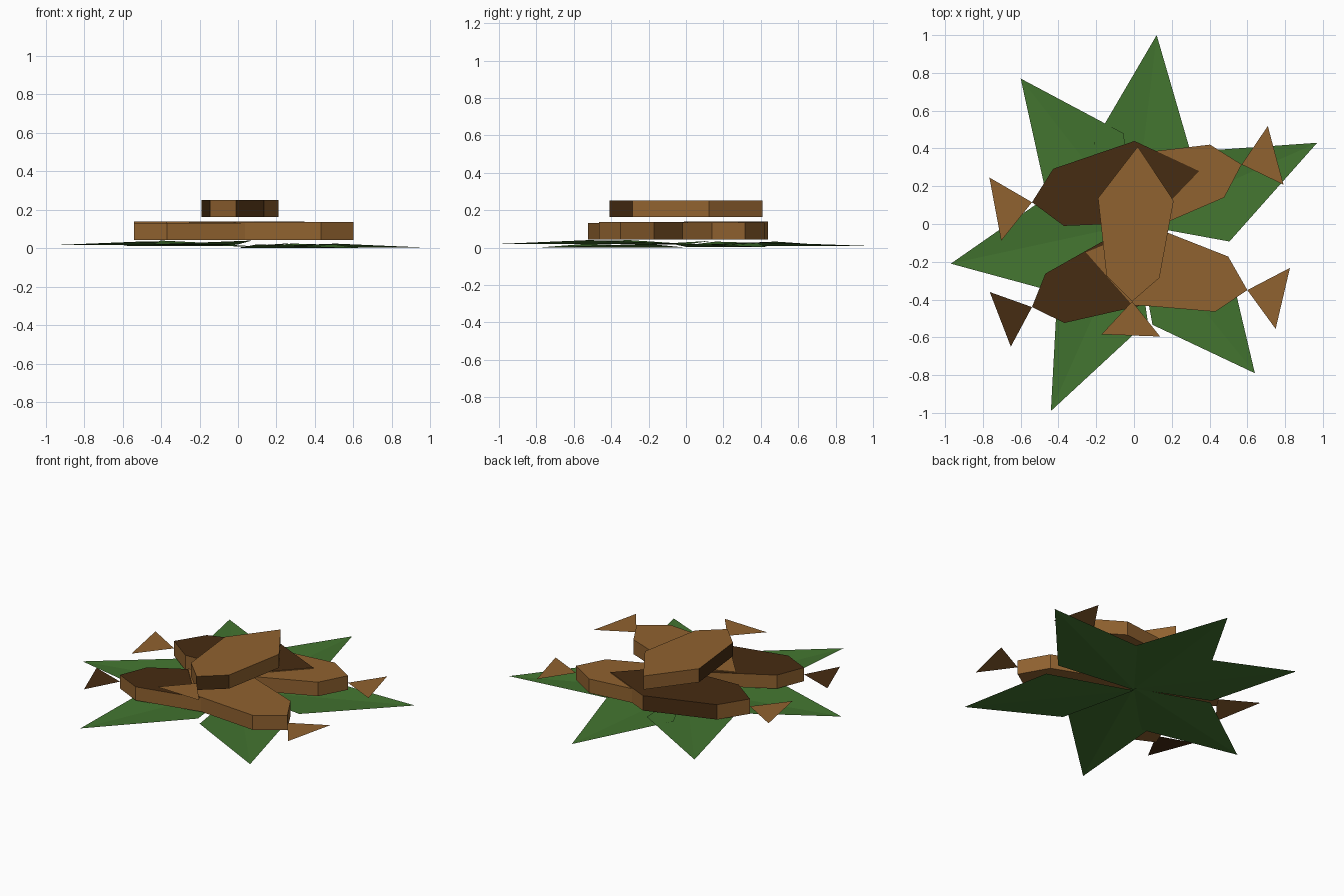
import bpy
from mathutils import Vector

cube = bpy.data.objects.get("Cube")
if cube:
    bpy.data.objects.remove(cube, do_unlink=True)


def make_material(name, colour):
    mat = bpy.data.materials.new(name)
    mat.use_nodes = True
    mat.diffuse_color = (*colour, 1)
    bsdf = next(n for n in mat.node_tree.nodes if n.type == "BSDF_PRINCIPLED")
    bsdf.inputs["Base Color"].default_value = (*colour, 1)
    return mat


green = make_material("leaf green", (0.055, 0.175, 0.029))
brown = make_material("roasted brown", (0.28, 0.122, 0.029))
dark = make_material("charred brown", (0.062, 0.025, 0.006))


def add_mesh(name, points, faces, materials):
    mesh = bpy.data.meshes.new(name)
    mesh.from_pydata([tuple(p) for p in points], [], faces)
    for mat in materials:
        mesh.materials.append(mat)
    obj = bpy.data.objects.new(name, mesh)
    bpy.context.scene.collection.objects.link(obj)
    return obj


# Leaves: folded kites fanned round the centre, each laid a little higher
def add_leaf(name, tip, middle, base_z, half_width=0.26, fold=0.02):
    tip, middle = Vector(tip), Vector(middle)
    across = tip.orthogonal().normalized() * half_width
    flat = [Vector((0, 0)), middle - across, tip, middle + across]
    points = [(p.x, p.y, base_z + fold * (i % 2)) for i, p in enumerate(flat)]
    leaf = add_mesh(name, points, [(0, 1, 2), (0, 2, 3)], [green])
    # keep both halves facing up
    leaf.data.update()
    if leaf.data.polygons[0].normal.z < 0:
        leaf.data.flip_normals()


leaves = {
    "front_left_leaf": ((0.64, -0.79), (0.3, -0.37)),
    "left_leaf": ((0.97, 0.43), (0.4, 0.145)),
    "back_leaf": ((0.12, 1.0), (0.045, 0.4)),
    "back_right_leaf": ((-0.6, 0.77), (-0.26, 0.32)),
    "right_leaf": ((-0.97, -0.21), (-0.42, -0.12)),
    "front_right_leaf": ((-0.44, -0.99), (-0.165, -0.41)),
}
for step, (name, (tip, middle)) in enumerate(leaves.items()):
    add_leaf(name, tip, middle, step * 0.004)


# Fish: six-sided slab body with a paper-thin triangular tail
BODY_LENGTH = 0.82
BODY = [(0, -0.41), (0.14, -0.28), (0.2, 0.13),
        (0, 0.41), (-0.2, 0.13), (-0.14, -0.28)]
TAIL = [(0, -0.41), (-0.155, -0.59), (0.155, -0.59)]


def add_fish(name, tail_end, nose, base_z, dark_faces=(), tail_mat=brown):
    tail_end, nose = Vector(tail_end), Vector(nose)
    centre = (tail_end + nose) / 2
    ahead = (nose - tail_end) / BODY_LENGTH
    side = Vector((ahead.y, -ahead.x))
    height = 0.088 * ahead.length

    def place(outline, z):
        flat = [centre + side * x + ahead * y for x, y in outline]
        return [(p.x, p.y, z) for p in flat]

    n = len(BODY)
    points = place(BODY, base_z) + place(BODY, base_z + height)
    faces = [(i, (i + 1) % n, (i + 1) % n + n, i + n) for i in range(n)]
    faces.append(tuple(range(n, 2 * n)))       # top, index n
    faces.append(tuple(reversed(range(n))))    # underside
    body = add_mesh(name + "_body", points, faces, [brown, dark])
    for index in dark_faces:
        body.data.polygons[index].material_index = 1
    add_mesh(name + "_tail", place(TAIL, base_z + height / 2), [(0, 1, 2)], [tail_mat])


LEFT_REAR, TAIL_RIGHT, TOP = 4, 0, 6
low = 0.043
add_fish("back_right_fish", (-0.54, 0.115), (0.345, 0.28), low, (LEFT_REAR, TOP))
add_fish("front_right_fish", (-0.54, -0.44), (0.225, -0.145), low, (TOP,), dark)
add_fish("front_left_fish", (0.6, -0.35), (-0.255, -0.15), low)
add_fish("back_left_fish", (0.57, 0.315), (-0.25, 0.095), low)
add_fish("top_fish", (-0.01, -0.41), (0.02, 0.41), 0.163, (TAIL_RIGHT, LEFT_REAR))
